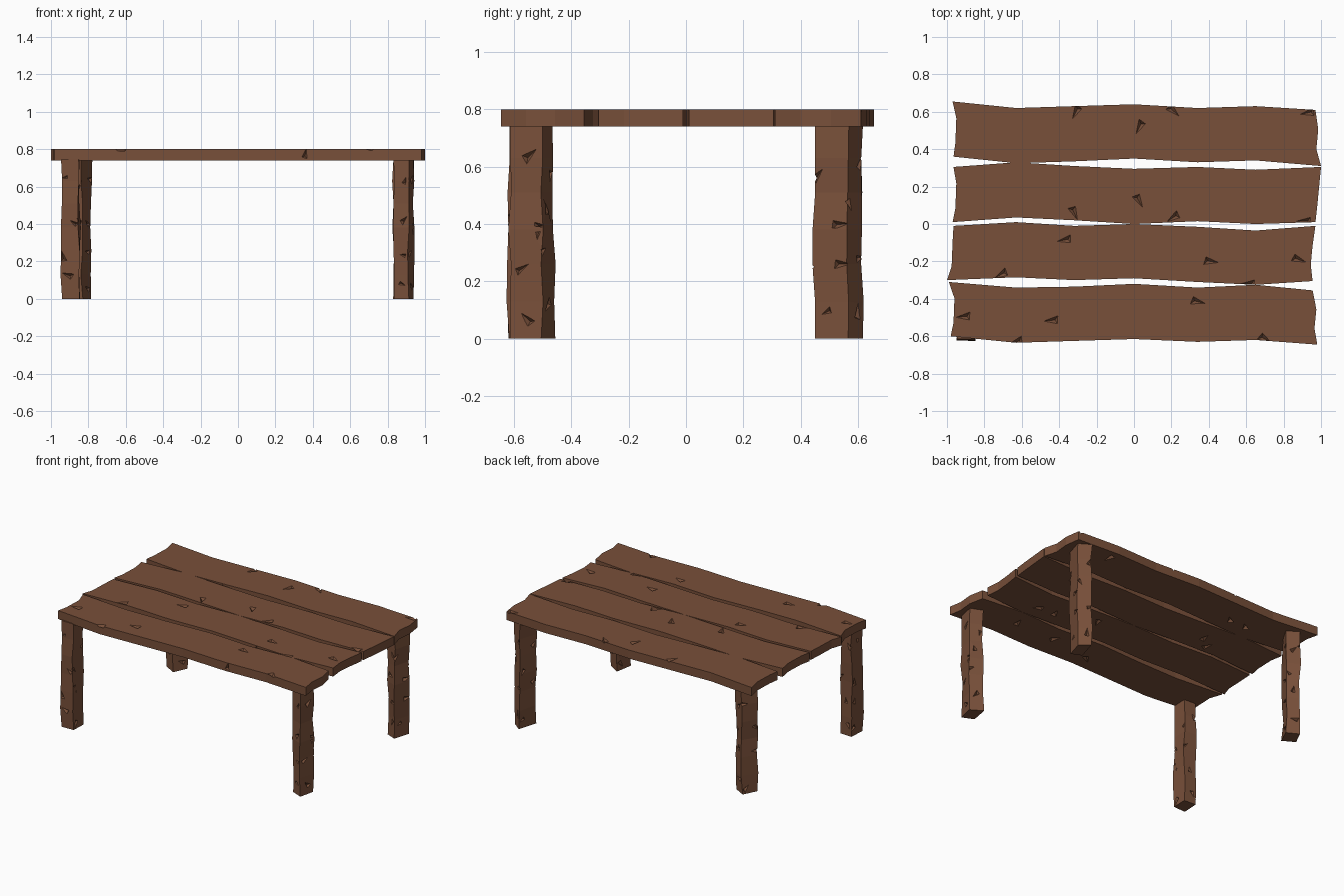
import bpy, bmesh, math, random
from mathutils import Vector

if "Cube" in bpy.data.objects:
    bpy.data.objects.remove(bpy.data.objects["Cube"])

random.seed(4)
wood = bpy.data.materials.new("brown wood")
wood.diffuse_color = (0.19, 0.08, 0.042, 1)
wood.use_nodes = True
wood.node_tree.nodes["Principled BSDF"].inputs["Base Color"].default_value = wood.diffuse_color


def obj_from_bm(name, bm):
    bmesh.ops.recalc_face_normals(bm, faces=bm.faces)
    me = bpy.data.meshes.new(name)
    bm.to_mesh(me)
    bm.free()
    me.materials.append(wood)
    ob = bpy.data.objects.new(name, me)
    bpy.context.collection.objects.link(ob)
    return ob


def loft(name, rings):
    """Closed solid from a stack of equal-sized point rings."""
    bm = bmesh.new()
    vs = [[bm.verts.new(p) for p in r] for r in rings]
    n = len(rings[0])
    for a, b in zip(vs, vs[1:]):
        for i in range(n):
            j = (i + 1) % n
            bm.faces.new((a[i], a[j], b[j], b[i]))
    bm.faces.new(vs[0])
    bm.faces.new(vs[-1])
    return obj_from_bm(name, bm)


def add_chip(bm, pos, normal, angle, size=0.07, depth=0.022):
    """Wedge-shaped nick: a narrow triangle above the surface, tip inside."""
    n = Vector(normal).normalized()
    u = n.orthogonal().normalized()
    if abs(n.z) > 0.9:
        u = Vector((1, 0, 0))
    w = n.cross(u)
    d = u * math.cos(angle) + w * math.sin(angle)
    s = n.cross(d)
    p = Vector(pos)
    tri = [p - d * size * 0.6, p + d * size * 0.5 + s * size * 0.3,
           p + d * size * 0.4 - s * size * 0.3]
    tip = p + d * size * 0.25 - n * depth
    base = [bm.verts.new(tip + (q - tip) * 1.3) for q in tri]
    t = bm.verts.new(tip)
    bm.faces.new(base)
    for i in range(3):
        bm.faces.new((base[i], base[(i + 1) % 3], t))


def cut(ob, chips):
    bm = bmesh.new()
    for c in chips:
        add_chip(bm, *c)
    cutter = obj_from_bm("chip_cutter", bm)
    cutter.hide_render = True
    m = ob.modifiers.new("chips", 'BOOLEAN')
    m.operation, m.solver, m.object = 'DIFFERENCE', 'EXACT', cutter
    bpy.context.view_layer.objects.active = ob
    bpy.ops.object.modifier_apply(modifier=m.name)
    bpy.data.objects.remove(cutter)


# Planks: back edge y, front edge y at the seven stations, end x positions, chips (x, y, angle)
ST = (-.63, -.32, 0, .34, .65)
planks = [
    ("plank_back", (-.97, .655), (.62, .63, .64, .62, .63), (.97, .61),
     (-.965, .36), (.325, .335, .35, .33, .34), (1.0, .31), (-.95, .95 + .025),
     [(-.31, .60, 1.1), (.03, .52, 1.1), (.21, .605, 2.4), (.93, .595, .2)]),
    ("plank_mid_back", (-.965, .305), (.33, .31, .295, .305, .29), (1.0, .305),
     (-.97, .01), (.035, .02, 0, .015, 0), (.97, .01), (-.95, .98),
     [(-.32, .06, 2.0), (.025, .125, 2.1), (.21, .035, .6), (.91, .015, 0)]),
    ("plank_mid_front", (-.965, -.01), (.01, -.01, 0, -.015, -.035), (.97, -.01),
     (-1.0, -.30), (-.285, -.30, -.29, -.31, -.325), (.955, -.305), (-.97, .945),
     [(-.37, -.085, .2), (-.71, -.27, .5), (.41, -.2, 3.0), (.88, -.19, 2.8), (.61, -.32, 0)]),
    ("plank_front", (-.99, -.31), (-.34, -.335, -.32, -.34, -.325), (.955, -.355),
     (-.98, -.60), (-.635, -.625, -.615, -.63, -.62), (.98, -.645), (-.96, .965),
     [(-.91, -.495, .1), (-.44, -.515, .1), (.34, -.415, 2.9), (.70, -.615, 2.6), (-.63, -.63, .3)]),
]
for name, bl, back, br, fl, front, fr, ends, marks in planks:
    yl, yr = bl[1] - fl[1], br[1] - fr[1]
    outline = [fl] + list(zip(ST, front)) + [fr]
    outline += [(ends[1], fr[1] + yr * .3), (ends[1] + .01, fr[1] + yr * .65)]
    outline += [br] + list(zip(ST, back))[::-1] + [bl]
    outline += [(ends[0], fl[1] + yl * .7), (ends[0] - .005, fl[1] + yl * .25)]
    ob = loft(name, [[(x, y, z) for x, y in outline] for z in (.74, .80)])
    chips = [((x, y, .80), (0, 0, 1), a) for x, y, a in marks]
    # a few nicks underneath and along the long edges
    for k in range(3):
        x = random.uniform(-.8, .8)
        chips.append(((x, (fl[1] + bl[1]) / 2 + random.uniform(-.08, .08), .74), (0, 0, -1), random.uniform(0, 6)))
    chips.append((((ST[3] + .02) * (1 if front[0] < -.2 else -1), front[3], .775), (0, -1, 0), 0.6, .05, .015))
    cut(ob, chips)

# Legs: four ground-plan corners each (counter-clockwise)
legs = {
    "leg_front_left": [(-.945, -.62), (-.853, -.62), (-.845, -.51), (-.935, -.505)],
    "leg_front_right": [(.83, -.58), (.91, -.615), (.938, -.50), (.86, -.46)],
    "leg_back_right": [(.83, .485), (.905, .445), (.938, .562), (.865, .615)],
    "leg_back_left": [(-.915, .51), (-.835, .465), (-.785, .565), (-.86, .61)],
}
for name, plan in legs.items():
    rings = []
    for z in (0, .13, .26, .38, .51, .63, .745):
        rings.append([(x + random.uniform(-.006, .006), y + random.uniform(-.006, .006), z)
                      for x, y in plan])
    ob = loft(name, rings)
    chips = []
    for i in range(4):
        a, b = Vector(plan[i]), Vector(plan[(i + 1) % 4])
        e = b - a
        nrm = (e.y, -e.x, 0)
        for z in (.08, .27, .42, .60):
            p = a.lerp(b, random.uniform(.1, .9))
            chips.append(((p.x, p.y, z + random.uniform(-.05, .05)), nrm, random.uniform(0, 6), .045, .015))
    cut(ob, chips)
